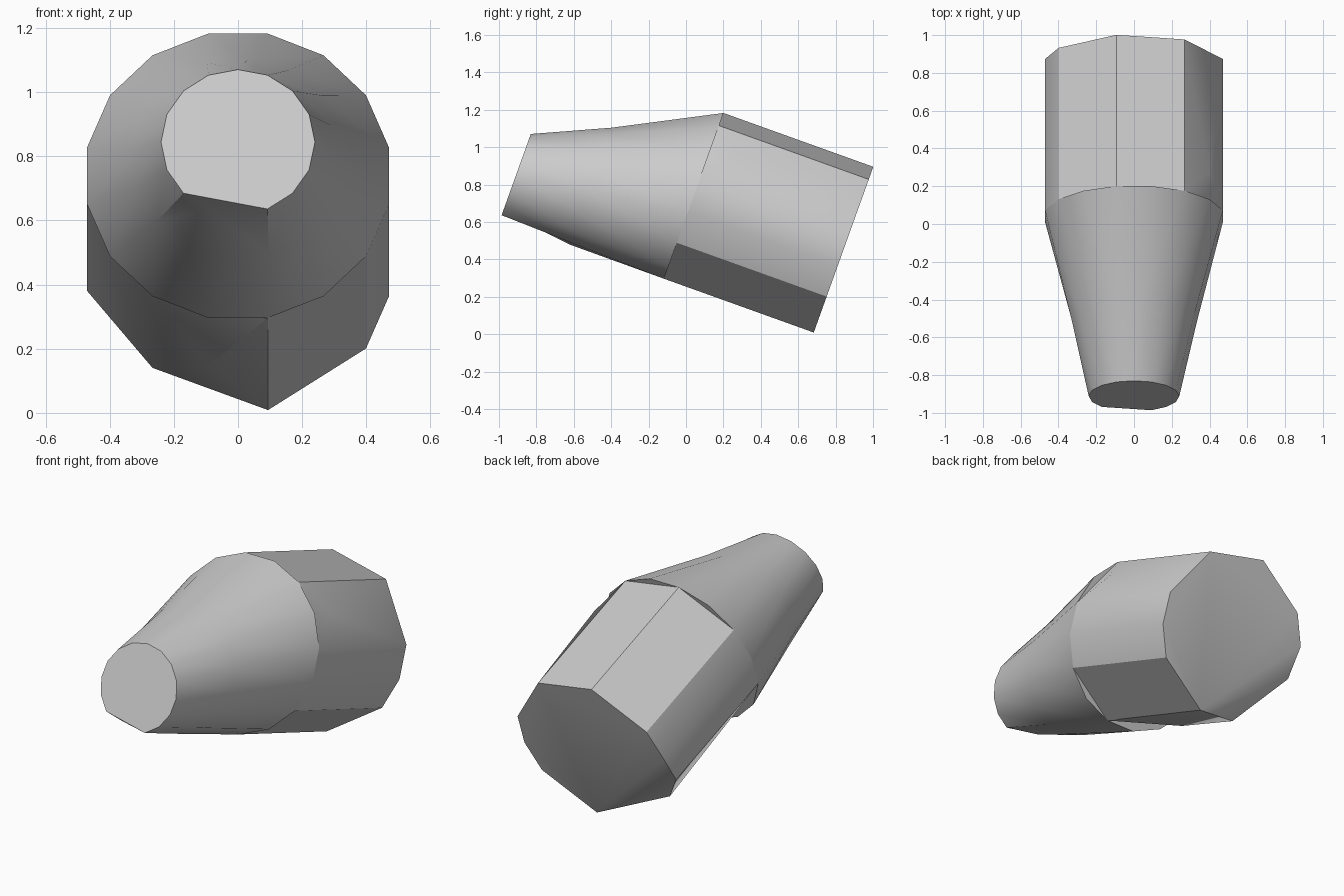
import bpy, bmesh
from math import sin, cos, radians
from mathutils import Vector

cube = bpy.data.objects.get("Cube")
if cube:
    bpy.data.objects.remove(cube, do_unlink=True)

grey = bpy.data.materials.new("plain_grey")
grey.use_nodes = True
grey.diffuse_color = (0.6, 0.6, 0.6, 1)
grey.node_tree.nodes["Principled BSDF"].inputs["Base Color"].default_value = (0.6, 0.6, 0.6, 1)

# Tilted frame: ALONG points to the narrow end, UP lies across the rings
ALONG = Vector((0, -0.941, 0.338))
UP = Vector((0, 0.338, 0.941))
SIDES = 16
STEP = 360 / SIDES
MID, BACK = 0.211, -0.64


def ring_point(t, height, radius, degrees):
    a = radians(degrees)
    return ALONG * t + UP * (height + radius * cos(a)) + Vector((radius * sin(a), 0, 0))


def finish(name, bm):
    bmesh.ops.recalc_face_normals(bm, faces=bm.faces)
    mesh = bpy.data.meshes.new(name)
    bm.to_mesh(mesh)
    bm.free()
    mesh.materials.append(grey)
    obj = bpy.data.objects.new(name, mesh)
    bpy.context.collection.objects.link(obj)
    bpy.ops.object.select_all(action='DESELECT')
    obj.select_set(True)
    bpy.context.view_layer.objects.active = obj
    bpy.ops.object.shade_smooth_by_angle(angle=radians(30))


# Tapered nozzle: position, height, radius and twist of each ring
bm = bmesh.new()
rings = []
for t, height, radius, twist in ((MID, 0.71, 0.48, 0.5), (0.75, 0.572, 0.333, 0.25),
                                 (1.143, 0.487, 0.24, 0)):
    rings.append([bm.verts.new(ring_point(t, height, radius, (i + twist) * STEP))
                  for i in range(SIDES)])
for low, high in zip(rings, rings[1:]):
    for i in range(SIDES):
        j = (i + 1) % SIDES
        bm.faces.new((low[i], low[j], high[j], high[i]))
bm.faces.new(rings[0])

# Narrow end cap with the chipped lower corner and missing bottom point
tip = rings[-1]
bottom = SIDES // 2
chip = tip[bottom + 1]
chip.co += -ALONG * 0.05 + UP * 0.018
bm.faces.new([v for i, v in enumerate(tip) if i not in (bottom, bottom + 1)])
bm.faces.new((tip[bottom - 1], chip, tip[bottom + 2]))
bmesh.ops.dissolve_verts(bm, verts=[tip[bottom]])
bmesh.ops.triangulate(bm, faces=[f for f in bm.faces if len(f.verts) < 6])
finish("tapered_nozzle", bm)

# Faceted barrel: hull of uneven points on a cylinder, numbered by ring step
bm = bmesh.new()
front_steps = (-5, -4, -3, -1, 1, 3, 4, 5, 7)
back_steps = (-4, -3, -1, 1, 3, 4, 5, 7)
points = [(s, MID) for s in front_steps] + [(s, BACK) for s in back_steps]
# Stray corners that sit between the two ends
points += [(2, 0.06), (-5, -0.59), (-7, -0.45), (-8, -0.235)]
for s, t in points:
    bm.verts.new(ring_point(t, 0.71, 0.48, (s + 0.5) * STEP))
hull = bmesh.ops.convex_hull(bm, input=bm.verts)
bmesh.ops.dissolve_limit(bm, angle_limit=radians(1), verts=bm.verts, edges=bm.edges)
finish("faceted_barrel", bm)
